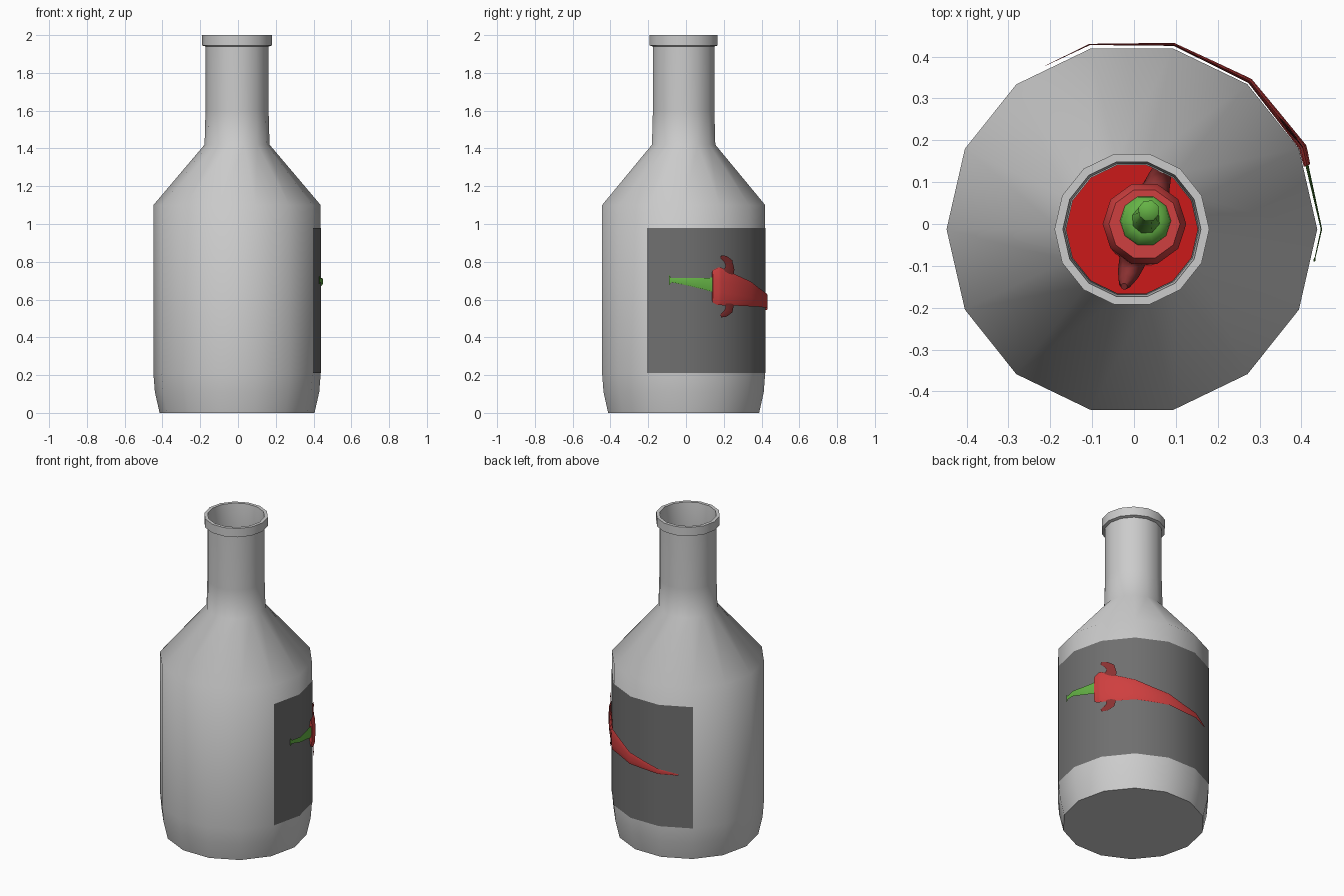
import bpy, bmesh
from math import sin, cos, pi, radians
from mathutils import Vector

if "Cube" in bpy.data.objects:
    bpy.data.objects.remove(bpy.data.objects["Cube"])

N = 14                 # sides of the bottle
CX, CY = -0.005, -0.0125
R = 0.443
STEP = 2 * pi / N


def material(name, rgb):
    m = bpy.data.materials.new(name)
    m.diffuse_color = (*rgb, 1)
    m.use_nodes = True
    m.node_tree.nodes["Principled BSDF"].inputs["Base Color"].default_value = m.diffuse_color
    return m


RED = material("pepper_red", (0.62, 0.05, 0.05))
DARK = material("dark_red", (0.25, 0.03, 0.03))
GREEN = material("stalk_green", (0.13, 0.45, 0.06))
LIQUID = material("liquid_red", (0.6, 0.01, 0.01))
CHARCOAL = material("label_grey", (0.16, 0.16, 0.16))


def finish(bm, name, mat=None, angle=50):
    bmesh.ops.recalc_face_normals(bm, faces=bm.faces)
    me = bpy.data.meshes.new(name)
    bm.to_mesh(me)
    bm.free()
    ob = bpy.data.objects.new(name, me)
    bpy.context.collection.objects.link(ob)
    if mat:
        me.materials.append(mat)
    bpy.ops.object.select_all(action='DESELECT')
    ob.select_set(True)
    bpy.context.view_layer.objects.active = ob
    bpy.ops.object.shade_smooth_by_angle(angle=radians(angle))
    return ob


def skin(bm, rings, cap=True):
    """Join rings of points with quads, closing both ends."""
    vs = [[bm.verts.new(p) for p in ring] for ring in rings]
    n = len(rings[0])
    for a, b in zip(vs, vs[1:]):
        for i in range(n):
            j = (i + 1) % n
            bm.faces.new((a[i], a[j], b[j], b[i]))
    if cap:
        bm.faces.new(vs[0])
        bm.faces.new(vs[-1])


def lathe(name, profile, mat=None):
    bm = bmesh.new()
    skin(bm, [[(CX + r * cos(i * STEP), CY + r * sin(i * STEP), z)
               for i in range(N)] for r, z in profile])
    return finish(bm, name, mat)


# Bottle: outer wall, lip, then down the inner wall
lathe("bottle", [
    (0.41, 0), (0.435, 0.11), (0.443, 0.21), (0.443, 1.10), (0.172, 1.42),
    (0.167, 1.60), (0.167, 1.94), (0.185, 1.945), (0.185, 2.0), (0.165, 2.0),
    (0.160, 1.94), (0.157, 1.42), (0.428, 1.095), (0.428, 0.21), (0.40, 0.02)])

# Liquid inside the bottle
lathe("liquid", [(0.39, 0.03), (0.42, 0.21), (0.42, 1.09), (0.285, 1.25)], LIQUID)

# Label wrapped around six sides
bm = bmesh.new()
cols = []
for k in range(-1, 6):
    x, y = CX + (R + 0.002) * cos(k * STEP), CY + (R + 0.002) * sin(k * STEP)
    cols.append([bm.verts.new((x, y, z)) for z in (0.21, 0.98)])
for a, b in zip(cols, cols[1:]):
    bm.faces.new((a[0], b[0], b[1], a[1]))
finish(bm, "label", CHARCOAL)


# Pepper coordinates: s along the body, w across, d depth
def on_label(s, w, d):
    a = radians(20) + s / 0.45
    r = R * cos(STEP / 2) / cos(a % STEP - STEP / 2) + 0.010 + d * 0.1
    return (CX + r * cos(a), CY + r * sin(a), 0.67 + w)


def standing(s, w, d):
    t = radians(72)
    return (0.025 + w * cos(t) + d * sin(t), w * sin(t) - d * cos(t), 1.42 - s)


def tube(name, pts, mapping, mat, sides, bend=False):
    """Skin circles of given radius along (s, w, radius) points."""
    rings = []
    for i, (s, w, r) in enumerate(pts):
        n = Vector((0, 1))
        if bend:
            p, q = pts[max(i - 1, 0)], pts[min(i + 1, len(pts) - 1)]
            t = Vector((q[0] - p[0], q[1] - p[1])).normalized()
            n = Vector((-t.y, t.x))
        rings.append([mapping(s + n.x * r * cos(a), w + n.y * r * cos(a), r * sin(a))
                      for a in (2 * pi * k / sides for k in range(sides))])
    bm = bmesh.new()
    skin(bm, rings)
    finish(bm, name, mat, 60)


BODY = [(0, 0, 0.085), (0.03, 0, 0.1), (0.045, 0, 0.1), (0.146, -0.02, 0.082),
        (0.247, -0.04, 0.066), (0.348, -0.058, 0.05), (0.449, -0.077, 0.037),
        (0.55, -0.095, 0.026), (0.651, -0.11, 0.016), (0.77, -0.123, 0.004)]
STALK = [(0.0, 0.008, 0.038), (-0.05, 0.014, 0.03), (-0.157, 0.026, 0.017),
         (-0.225, 0.032, 0.011), (-0.232, 0.033, 0.026), (-0.236, 0.033, 0.022)]
ARM = [(0.09, 0.06, 0.045), (0.105, 0.095, 0.032), (0.10, 0.125, 0.026),
       (0.075, 0.145, 0.018), (0.045, 0.157, 0.008)]

# One pepper on the label, one standing in the liquid
for tag, mapping in (("label", on_label), ("inner", standing)):
    tube(tag + "_pepper_body", BODY, mapping, RED, 10)
    tube(tag + "_pepper_stalk", STALK, mapping, GREEN, 8)
    for side, sgn in (("upper", 1), ("lower", -1)):
        tube(f"{tag}_{side}_arm", [(s, w * sgn, r) for s, w, r in ARM],
             mapping, DARK, 8, bend=True)

# Leafy cap around the stalk of the standing pepper
tube("inner_pepper_cap", [(0.005, 0.008, 0.062), (-0.012, 0.008, 0.058),
                          (-0.025, 0.01, 0.036)], standing, GREEN, 10)
